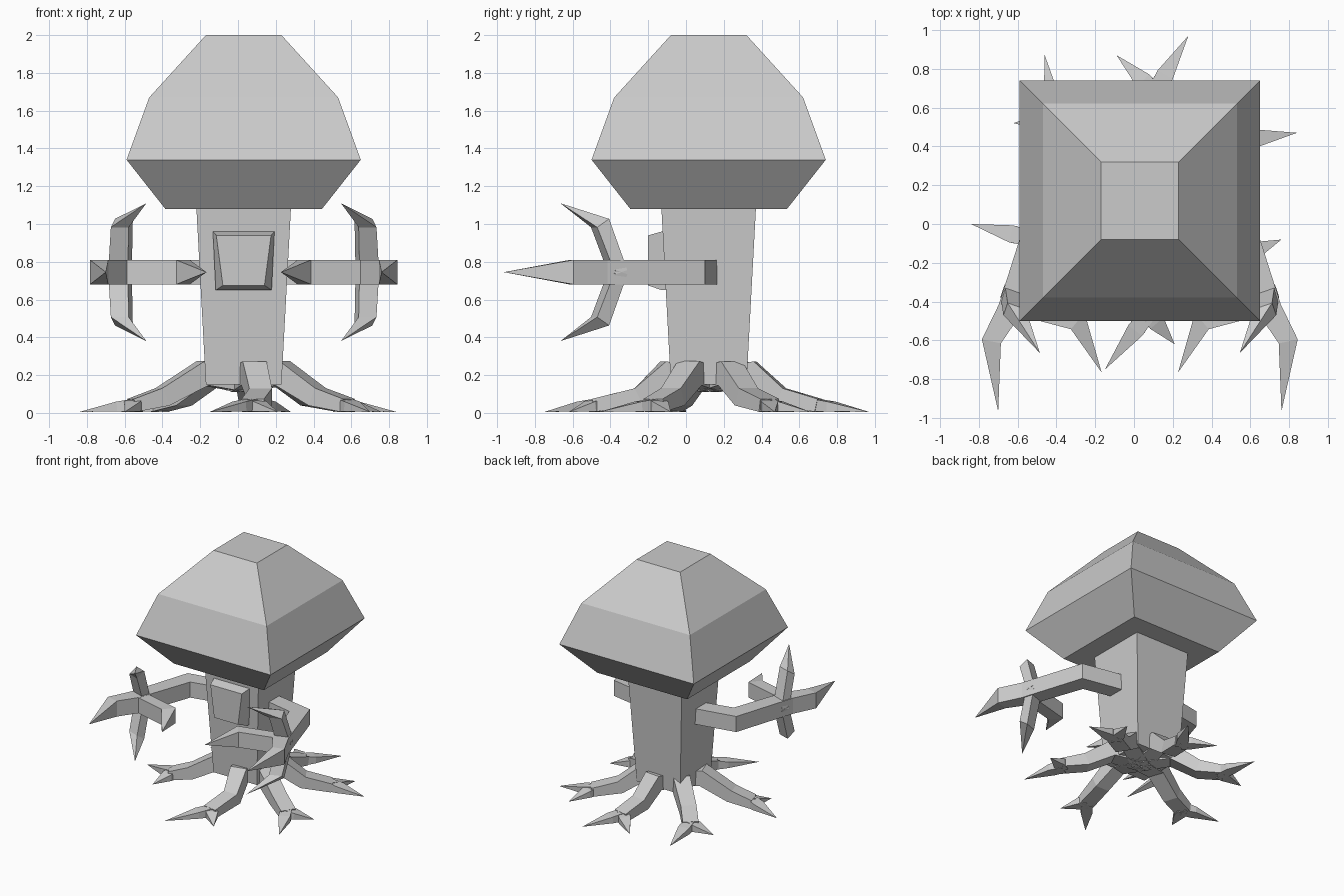
import bpy
import bmesh
from mathutils import Vector

if "Cube" in bpy.data.objects:
    bpy.data.objects.remove(bpy.data.objects["Cube"], do_unlink=True)

MID_X, MID_Y = 0.03, 0.12

grey = bpy.data.materials.new("plain_grey")
grey.use_nodes = True
grey.diffuse_color = (0.6, 0.6, 0.6, 1)
grey.node_tree.nodes["Principled BSDF"].inputs["Base Color"].default_value = (0.6, 0.6, 0.6, 1)


def loft(name, rings):
    """Skin a list of four-point rings; a one-point ring makes a tip."""
    bm = bmesh.new()
    loops = [[bm.verts.new(p) for p in ring] for ring in rings]
    for a, b in zip(loops, loops[1:]):
        for i in range(4):
            j = (i + 1) % 4
            if len(b) == 1:
                bm.faces.new((a[i], a[j], b[0]))
            else:
                bm.faces.new((a[i], a[j], b[j], b[i]))
    for end in (loops[0], loops[-1]):
        if len(end) == 4:
            bm.faces.new(end)
    bmesh.ops.recalc_face_normals(bm, faces=bm.faces[:])
    mesh = bpy.data.meshes.new(name)
    bm.to_mesh(mesh)
    bm.free()
    mesh.materials.append(grey)
    obj = bpy.data.objects.new(name, mesh)
    bpy.context.collection.objects.link(obj)
    return obj


def square_ring(half, z):
    return [(MID_X + sx * half, MID_Y + sy * half, z)
            for sx, sy in ((-1, -1), (1, -1), (1, 1), (-1, 1))]


def limb(name, sections, side=None):
    """Four-sided bent limb from (point, half width, half height) sections."""
    points = [Vector(s[0]) for s in sections]
    rings = []
    for i, (_, w, h) in enumerate(sections):
        p = points[i]
        if w == 0:
            rings.append([p])
            continue
        tangent = Vector()
        if i > 0:
            tangent += (p - points[i - 1]).normalized()
        if i < len(points) - 1:
            tangent += (points[i + 1] - p).normalized()
        across = Vector(side) if side else tangent.cross(Vector((0, 0, 1)))
        across.normalize()
        up = across.cross(tangent).normalized()
        rings.append([p + across * w * a + up * h * b
                      for a, b in ((-1, -1), (1, -1), (1, 1), (-1, 1))])
    return loft(name, rings)


# Crown and trunk
loft("crown", [square_ring(h, z) for h, z in
               ((0.415, 1.08), (0.62, 1.34), (0.5, 1.67), (0.2, 2.0))])
loft("trunk", [square_ring(0.2, 0.15), square_ring(0.25, 1.08)])

# Nose: tapered block with a chamfered front
def nose_ring(y, top, bottom, z_top, z_bottom):
    return [(MID_X - bottom, y, z_bottom), (MID_X + bottom, y, z_bottom),
            (MID_X + top, y, z_top), (MID_X - top, y, z_top)]

loft("nose", [nose_ring(0.0, 0.163, 0.148, 0.965, 0.65),
              nose_ring(-0.13, 0.163, 0.148, 0.96, 0.65),
              nose_ring(-0.2, 0.145, 0.11, 0.94, 0.675)])

# Arms, each ending in four claws
ARM_Z = 0.745

for label, sign in (("right", -1), ("left", 1)):
    def at(x, y, dz=0.0):
        return (MID_X + sign * x, y, ARM_Z + dz)

    limb(label + "_arm", [(at(0.19, 0.105), 0.065, 0.065),
                          (at(0.51, 0.04), 0.08, 0.065),
                          (at(0.67, -0.44), 0.062, 0.065),
                          (at(0.765, -0.605), 0.05, 0.065),
                          (at(0.73, -0.965), 0, 0)])
    limb(label + "_inner_claw", [(at(0.66, -0.41), 0.05, 0.064),
                                 (at(0.32, -0.5), 0.055, 0.064),
                                 (at(0.197, -0.765), 0, 0)])
    for word, up in (("upper", 1), ("lower", -1)):
        limb(label + "_" + word + "_claw",
             [(at(0.655, -0.36), 0.055, 0.035),
              (at(0.645, -0.455, 0.26 * up), 0.05, 0.04),
              (at(0.515, -0.665, 0.365 * up), 0, 0)],
             side=(0.94, -0.33 * -sign, 0))

# Roots: knee, fork and the two tips of each, going round the trunk
ROOTS = {
    "front": ((0.12, -0.25), (0.08, -0.48), (-0.15, -0.75), (0.21, -0.62)),
    "front_left": ((0.42, -0.07), (0.58, -0.17), (0.70, -0.46), (0.76, -0.08)),
    "back_left": ((0.38, 0.32), (0.56, 0.44), (0.84, 0.47), (0.62, 0.66)),
    "back": ((0.07, 0.50), (0.11, 0.70), (0.28, 0.97), (-0.09, 0.87)),
    "back_right": ((-0.30, 0.40), (-0.42, 0.54), (-0.46, 0.87), (-0.62, 0.52)),
    "front_right": ((-0.40, -0.03), (-0.56, -0.08), (-0.84, 0.0), (-0.60, -0.27)),
}
centre = Vector((MID_X, MID_Y, 0.17))

for label, (knee, fork, *tips) in ROOTS.items():
    outward = Vector((knee[0] - MID_X, knee[1] - MID_Y, 0)).normalized()
    shoulder = centre + outward * 0.23 + Vector((0, 0, 0.04))
    limb(label + "_root", [(centre, 0.07, 0.06), (shoulder, 0.065, 0.065),
                           ((*knee, 0.085), 0.06, 0.05),
                           ((*fork, 0.04), 0.06, 0.035)])
    back = Vector((*fork, 0.04)) - outward * 0.02
    for number, tip in enumerate(tips, 1):
        limb(label + "_root_tip_" + str(number),
             [(back, 0.04, 0.035),
              (back.lerp(Vector((*tip, 0.02)), 0.3), 0.045, 0.026),
              ((*tip, 0.005), 0, 0)])
